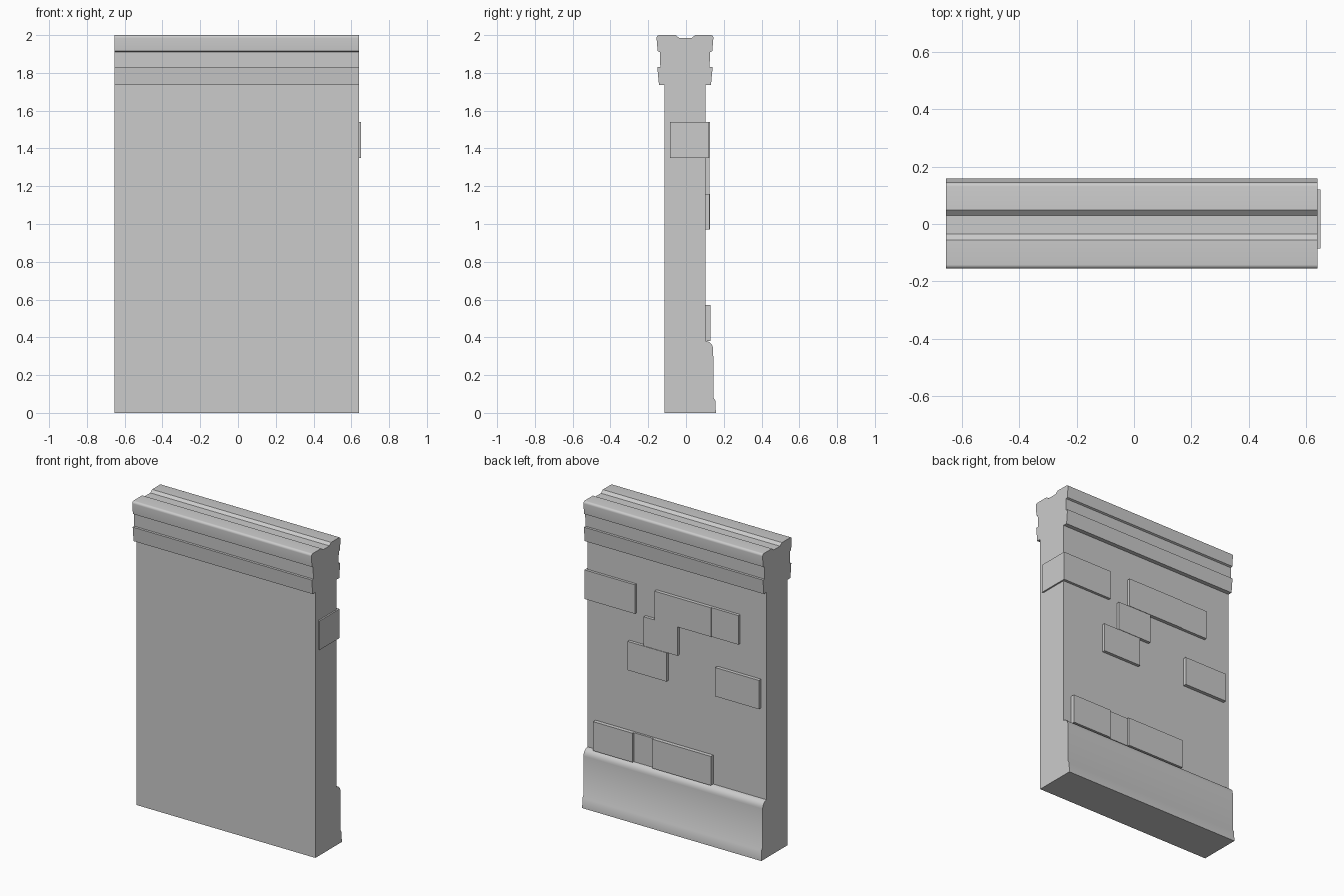
import bpy, bmesh, math

if "Cube" in bpy.data.objects:
    bpy.data.objects.remove(bpy.data.objects["Cube"])

stone = bpy.data.materials.new("stone_grey")
stone.use_nodes = True
GREY = (0.6, 0.6, 0.6, 1)
stone.diffuse_color = GREY
stone.node_tree.nodes["Principled BSDF"].inputs["Base Color"].default_value = GREY

X0, X1 = -0.655, 0.64
BACK = 0.104


def finish(name, bm, angle=35):
    bmesh.ops.recalc_face_normals(bm, faces=bm.faces[:])
    mesh = bpy.data.meshes.new(name)
    bm.to_mesh(mesh)
    bm.free()
    ob = bpy.data.objects.new(name, mesh)
    bpy.context.collection.objects.link(ob)
    mesh.materials.append(stone)
    bpy.ops.object.select_all(action="DESELECT")
    ob.select_set(True)
    bpy.context.view_layer.objects.active = ob
    bpy.ops.object.shade_smooth_by_angle(angle=math.radians(angle))
    return ob


def arc(cy, cz, ry, rz, a0, a1, steps=5):
    angles = [math.radians(a0 + (a1 - a0) * i / steps) for i in range(steps + 1)]
    return [(cy + ry * math.cos(a), cz + rz * math.sin(a)) for a in angles]


def extrude_profile(name, profile):
    bm = bmesh.new()
    face = bm.faces.new([bm.verts.new((X0, y, z)) for y, z in profile])
    ext = bmesh.ops.extrude_face_region(bm, geom=[face])
    verts = [v for v in ext["geom"] if isinstance(v, bmesh.types.BMVert)]
    bmesh.ops.translate(bm, vec=(X1 - X0, 0, 0), verts=verts)
    return finish(name, bm)


# Wall, plinth, moulding and coping share one continuous section
front = [(-0.115, 0), (-0.115, 1.735), (-0.143, 1.735), (-0.152, 1.83),
         (-0.136, 1.83), (-0.138, 1.91), (-0.15, 1.915)]
front += arc(-0.142, 1.985, 0.014, 0.015, 180, 90)
groove = [(-0.055, 2.0), (-0.035, 1.984), (0.03, 1.984), (0.048, 2.0)]
back = arc(0.131, 1.985, 0.014, 0.015, 90, 0)
back += [(0.139, 1.915), (0.127, 1.91), (0.125, 1.83), (0.141, 1.83),
         (0.132, 1.735), (BACK, 1.735), (BACK, 0.38)]
back += arc(0.104, 0.335, 0.04, 0.045, 80, 0)
back += [(0.146, 0.08), (0.156, 0.065), (0.158, 0)]
extrude_profile("wall", front + groove + back)


# Exposed bricks: softly bevelled slabs set into the plaster
def brick(name, x, y, z, bevel=0.012):
    bm = bmesh.new()
    bmesh.ops.create_cube(bm, size=1)
    for v in bm.verts:
        v.co = [r[0] if c < 0 else r[1] for c, r in zip(v.co, (x, y, z))]
    outer = [e for e in bm.edges if all(v.co.y == y[1] for v in e.verts)]
    if bevel:
        bmesh.ops.bevel(bm, geom=outer, offset=bevel, segments=3,
                        profile=0.5, affect="EDGES")
    return finish(name, bm, 40)


top, upper, middle, lower = (1.35, 1.54), (1.16, 1.35), (0.97, 1.158), (0.38, 0.57)
bricks = [
    (0.285, 0.65, 0.121, top), (-0.27, 0.14, 0.127, top),
    (-0.465, -0.27, 0.123, top), (-0.025, 0.22, 0.124, upper),
    (0.055, 0.335, 0.124, middle), (-0.615, -0.30, 0.127, middle),
    (0.295, 0.58, 0.13, lower), (0.15, 0.295, 0.118, lower),
    (-0.27, 0.15, 0.13, lower),
]
for i, (xa, xb, depth, row) in enumerate(bricks, 1):
    brick(f"brick_{i}", (xa, xb), (0.09, depth), row)

# Return of the corner brick on the wall end
brick("corner_brick_return", (0.62, 0.65), (-0.085, 0.115), top, 0.006)
